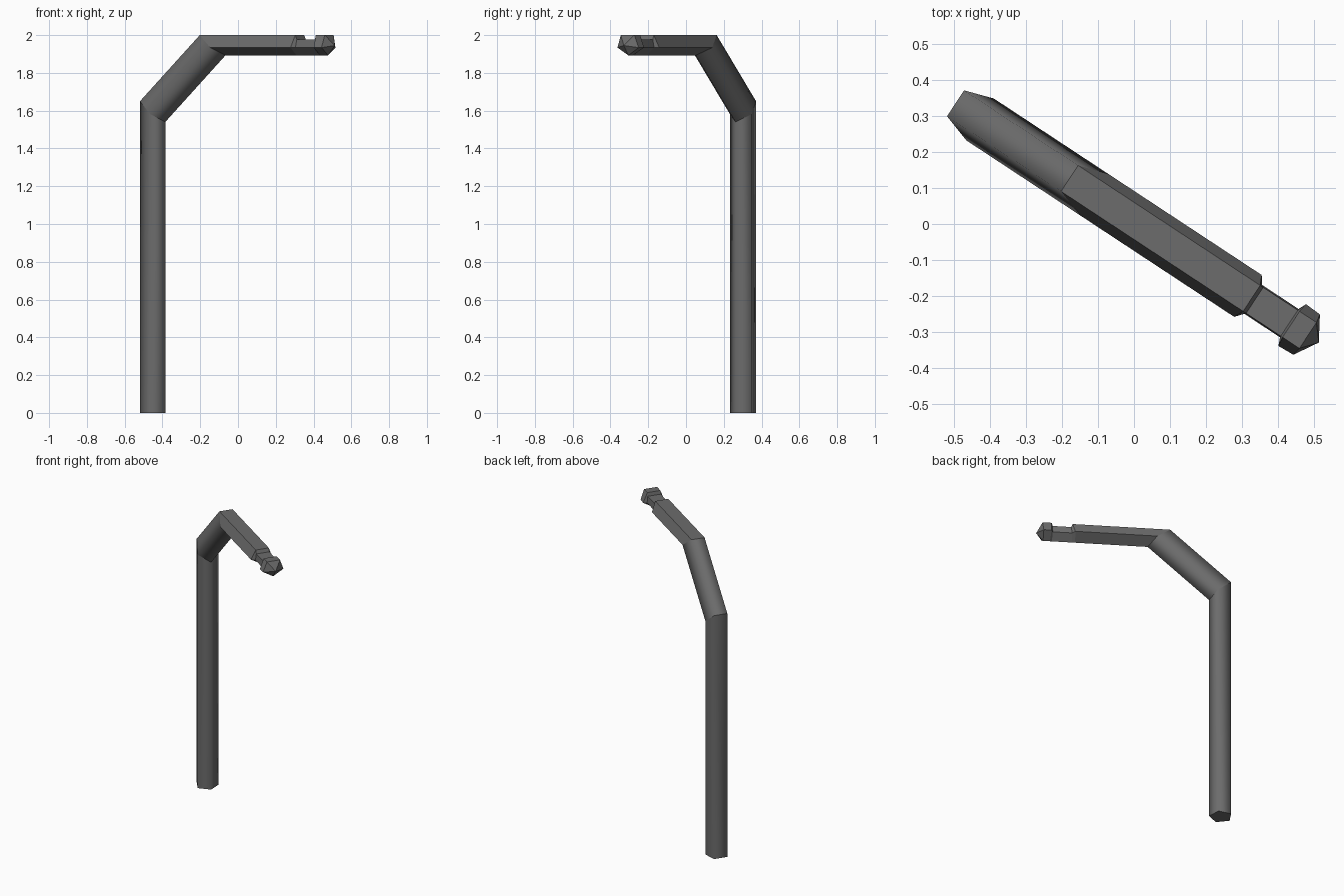
import bpy, bmesh, math
from mathutils import Vector

if "Cube" in bpy.data.objects:
    bpy.data.objects.remove(bpy.data.objects["Cube"])

# Vertical plane that holds the bent post: start point, heading and sideways direction
ORIGIN = Vector((-0.446, 0.3025, 0))
D = Vector((0.835, -0.55, 0)).normalized()
SIDE = Vector((0.55, 0.835, 0)).normalized()
UP = Vector((0, 0, 1))

grey = bpy.data.materials.new("dark grey metal")
grey.diffuse_color = (0.15, 0.15, 0.15, 1)
grey.use_nodes = True
grey.node_tree.nodes["Principled BSDF"].inputs["Base Color"].default_value = grey.diffuse_color


def ring(outer, inner, flat=0.043, wide=0.0695, mid_z=None):
    """Pentagon with its flat side at outer (s, z) and its corner at inner (s, z)."""
    def at(s, z, v):
        return ORIGIN + D * s + UP * z + SIDE * v
    ms, mz = (o + (i - o) * 0.618 for o, i in zip(outer, inner))
    mz = mid_z or mz
    return [at(*outer, flat), at(ms, mz, wide), at(*inner, 0),
            at(ms, mz, -wide), at(*outer, -flat)]


def loft(name, rings, smooth, cap_start=False, apex=None):
    bm = bmesh.new()
    loops = [[bm.verts.new(p) for p in r] for r in rings]
    for a, b in zip(loops, loops[1:]):
        for i in range(5):
            j = (i + 1) % 5
            bm.faces.new((a[i], a[j], b[j], b[i])).smooth = smooth
    # Creases across the bends stay sharp
    for loop in loops:
        for i in range(5):
            e = bm.edges.get((loop[i], loop[(i + 1) % 5]))
            e.smooth = False
    if cap_start:
        bm.faces.new(loops[0])
    if apex is not None:
        tip = bm.verts.new(apex)
        for i in range(5):
            bm.faces.new((loops[-1][i], loops[-1][(i + 1) % 5], tip))
    bmesh.ops.recalc_face_normals(bm, faces=bm.faces)
    me = bpy.data.meshes.new(name)
    bm.to_mesh(me)
    bm.free()
    me.materials.append(grey)
    ob = bpy.data.objects.new(name, me)
    bpy.context.collection.objects.link(ob)
    return ob


TOP, LOW, MID = 2.0, 1.893, 1.934
elbow = ring((0.32, TOP), (0.455, LOW))

# Upright post and slanted brace
loft("post", [
    ring((-0.059, 0), (0.073, 0)),
    ring((-0.059, 1.65), (0.073, 1.54)),
    elbow,
], smooth=True, cap_start=True)

# Horizontal arm, narrow neck and pointed end knob
loft("arm", [
    elbow,
    ring((0.925, TOP), (0.905, LOW)),
    ring((0.935, 1.978), (0.925, LOW), 0.043, 0.047, MID),
    ring((1.05, 1.978), (1.05, LOW), 0.043, 0.047, MID),
    ring((1.056, TOP), (1.062, LOW)),
    ring((1.112, TOP), (1.105, LOW), 0.043, 0.067),
], smooth=False, apex=ORIGIN + D * 1.148 + UP * 1.945)
